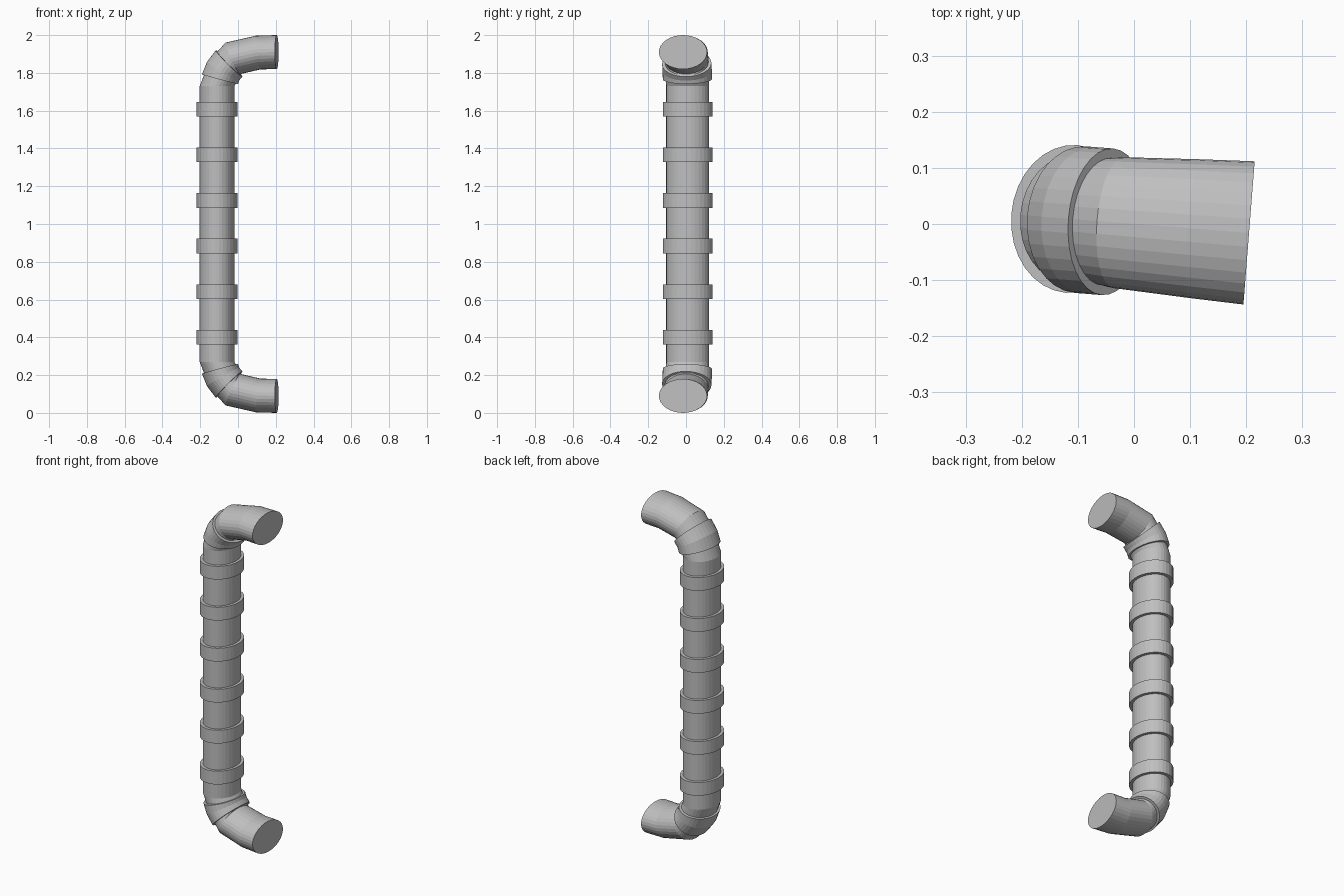
import bpy, bmesh
from math import sin, cos, pi, radians, hypot
from mathutils import Matrix, Vector

cube = bpy.data.objects.get("Cube")
if cube:
    bpy.data.objects.remove(cube)

SIDES = 32
AXIS = Vector((-0.111, 0.009, 0))          # column centre line
YAW = Matrix.Rotation(radians(-4.5), 3, 'Z')  # arms swing slightly forward

grey = bpy.data.materials.new("pipe grey")
grey.use_nodes = True
colour = (0.52, 0.52, 0.52, 1)
grey.diffuse_color = colour
grey.node_tree.nodes["Principled BSDF"].inputs["Base Color"].default_value = colour


def loft(name, sections, flip=False):
    """Skin elliptical sections (u, z, tilt, radius, half width) and cap the ends."""
    bm = bmesh.new()
    loops = []
    for u, z, tilt, r, w in sections:
        t = radians(tilt)
        loop = []
        for i in range(SIDES):
            a = 2 * pi * i / SIDES
            p = Vector((u + r * cos(a) * cos(t), w * sin(a), z - r * cos(a) * sin(t)))
            p = YAW @ p + AXIS
            if flip:
                p.z = 2 - p.z
            loop.append(bm.verts.new(p))
        loops.append(loop)
    for low, high in zip(loops, loops[1:]):
        for i in range(SIDES):
            j = (i + 1) % SIDES
            bm.faces.new((low[i], low[j], high[j], high[i]))
    bm.faces.new(loops[0])
    bm.faces.new(loops[-1])
    bmesh.ops.recalc_face_normals(bm, faces=bm.faces)
    mesh = bpy.data.meshes.new(name)
    bm.to_mesh(mesh)
    bm.free()
    mesh.materials.append(grey)
    obj = bpy.data.objects.new(name, mesh)
    bpy.context.collection.objects.link(obj)


# Straight column
loft("column", [(0, 0.27, 0, 0.092, 0.114), (0, 1.73, 0, 0.092, 0.114)])

# Six evenly spaced bands
for n in range(6):
    z = 0.4 + n * 0.2416
    loft(f"band_{n + 1}", [(0, z + s * 0.039, 0, 0.108, 0.132) for s in (-1, 1)])

# Elbow, arm and collar at both ends
collar = [(0.016, 1.767, 15), (0.032, 1.809, 30), (0.064, 1.85, 45)]
for end, flip in (("upper", False), ("lower", True)):
    elbow = [(0, 1.73, 0, 0.092, 0.114)]
    elbow += [(u, z, t, 0.088, 0.114) for u, z, t in collar]
    elbow += [(0.084, 1.877, 65, 0.092, 0.117),
              (0.22, 1.908, 82, 0.09, 0.124),
              (0.317, 1.91, 90, 0.09, 0.128)]
    loft(end + "_arm", elbow, flip)
    loft(end + "_collar", [(u, z, t, 0.099, 0.131) for u, z, t in collar], flip)
